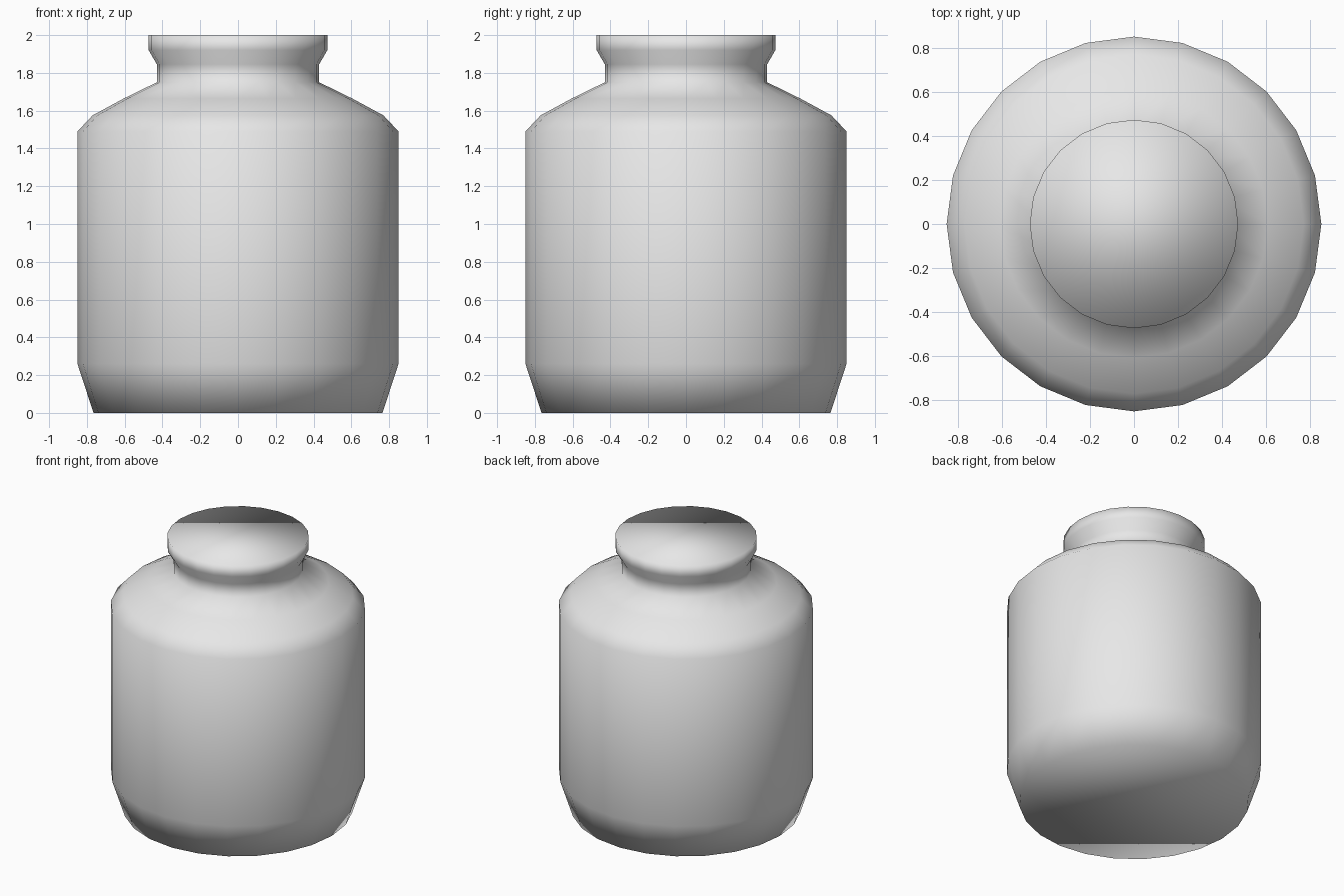
import bpy
import bmesh
from math import cos, sin, tau

cube = bpy.data.objects.get("Cube")
if cube:
    bpy.data.objects.remove(cube, do_unlink=True)

SIDES = 24

# Jar outline as (radius, height), from base to rim
PROFILE = [
    (0.765, 0.0), (0.85, 0.26), (0.85, 1.49), (0.77, 1.575), (0.606, 1.664),
    (0.43, 1.75), (0.43, 1.846), (0.473, 1.92), (0.473, 2.0),
]


def make_material(name, color):
    mat = bpy.data.materials.new(name)
    mat.use_nodes = True
    mat.diffuse_color = color
    mat.node_tree.nodes["Principled BSDF"].inputs["Base Color"].default_value = color
    return mat


def lathe(name, profile, mat):
    """Turn an outline around z and close both ends with flat caps."""
    bm = bmesh.new()
    rings = [[bm.verts.new((r * cos(tau * i / SIDES), r * sin(tau * i / SIDES), z))
              for i in range(SIDES)] for r, z in profile]
    for low, high in zip(rings, rings[1:]):
        for i in range(SIDES):
            j = (i + 1) % SIDES
            bm.faces.new((low[i], low[j], high[j], high[i]))
    bm.faces.new(reversed(rings[0]))
    bm.faces.new(rings[-1])
    for face in bm.faces:
        face.smooth = True
    mesh = bpy.data.meshes.new(name)
    bm.to_mesh(mesh)
    bm.free()
    mesh.materials.append(mat)
    obj = bpy.data.objects.new(name, mesh)
    bpy.context.collection.objects.link(obj)
    return obj


# Jar with tapered foot, sloping shoulder, neck and flared rim
lathe("jar", PROFILE, make_material("light grey", (0.8, 0.8, 0.8, 1.0)))
